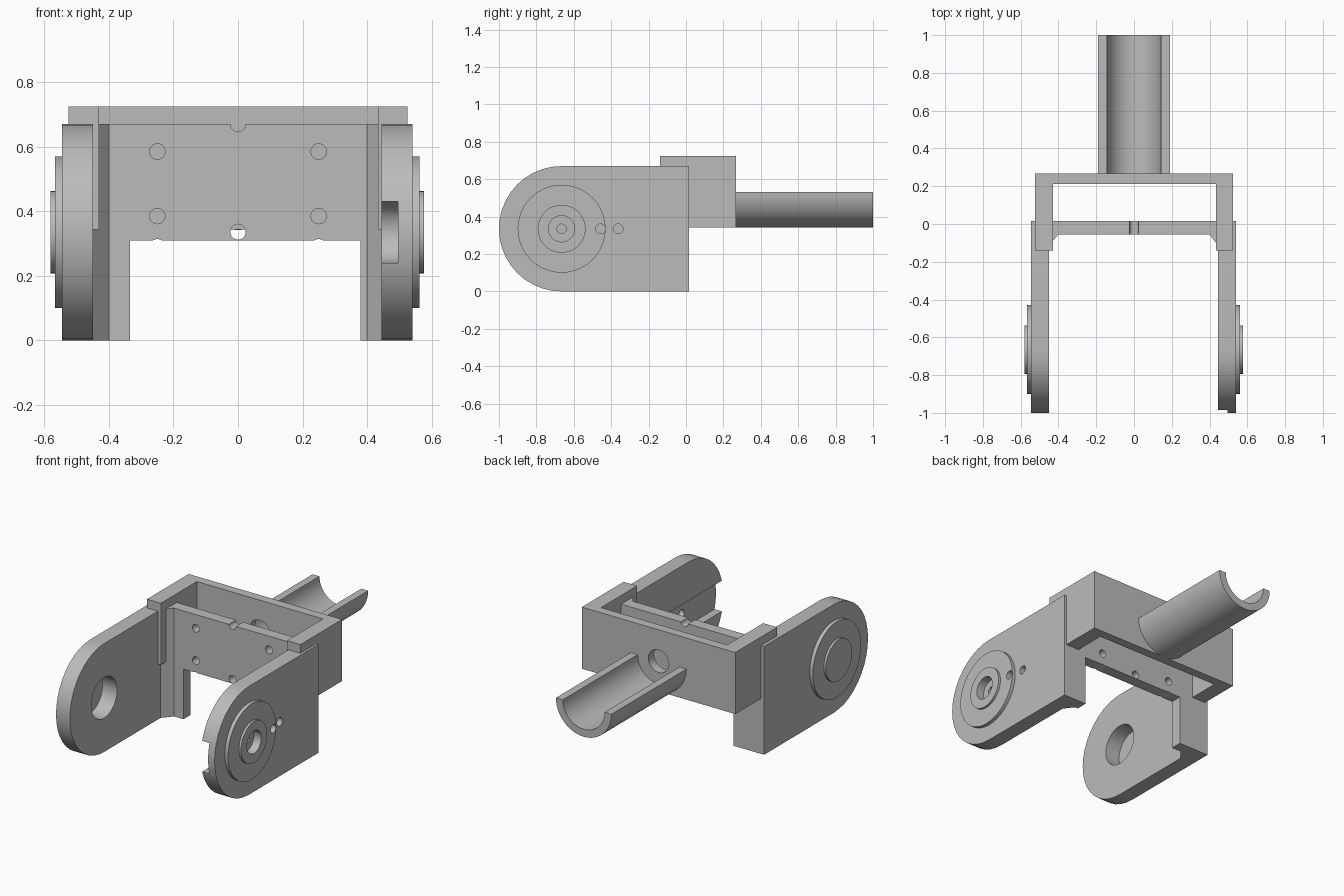
import bpy, bmesh
from math import pi, sin, cos, radians
from mathutils import Vector

cube = bpy.data.objects.get("Cube")
if cube:
    bpy.data.objects.remove(cube, do_unlink=True)

grey = bpy.data.materials.new("plain_grey")
grey.use_nodes = True
COLOUR = (0.5, 0.5, 0.5, 1)
grey.diffuse_color = COLOUR
grey.node_tree.nodes["Principled BSDF"].inputs["Base Color"].default_value = COLOUR

# Maps a 2D profile point and an extrusion distance to 3D for each axis
PLACE = {
    "x": lambda a, b, d: Vector((d, a, b)),
    "y": lambda a, b, d: Vector((a, d, b)),
    "z": lambda a, b, d: Vector((a, b, d)),
}


def prism(name, profile, axis, lo, hi):
    """Extrude a flat profile along an axis."""
    bm = bmesh.new()
    base = bm.faces.new([bm.verts.new(PLACE[axis](a, b, lo)) for a, b in profile])
    new = bmesh.ops.extrude_face_region(bm, geom=[base])["geom"]
    shift = PLACE[axis](0, 0, hi - lo)
    bmesh.ops.translate(bm, vec=shift, verts=[v for v in new if isinstance(v, bmesh.types.BMVert)])
    bmesh.ops.recalc_face_normals(bm, faces=bm.faces)
    mesh = bpy.data.meshes.new(name)
    bm.to_mesh(mesh)
    bm.free()
    mesh.materials.append(grey)
    obj = bpy.data.objects.new(name, mesh)
    bpy.context.collection.objects.link(obj)
    return obj


def arc(ca, cb, r, start, end, n):
    angles = [radians(start + (end - start) * i / n) for i in range(n + 1)]
    return [(ca + r * cos(t), cb + r * sin(t)) for t in angles]


def rod(name, ca, cb, r, axis, lo, hi, n=40):
    return prism(name, arc(ca, cb, r, 0, 360, n)[:-1], axis, lo, hi)


def box(name, x0, x1, y0, y1, z0, z1):
    return prism(name, [(x0, y0), (x1, y0), (x1, y1), (x0, y1)], "z", z0, z1)


def combine(obj, operation, others):
    """Boolean each other object into obj and bake the result."""
    for other in others:
        other.hide_render = True
        mod = obj.modifiers.new("bool", "BOOLEAN")
        mod.operation, mod.object, mod.solver = operation, other, "EXACT"
        graph = bpy.context.evaluated_depsgraph_get()
        mesh = bpy.data.meshes.new_from_object(obj.evaluated_get(graph))
        obj.modifiers.clear()
        obj.data = mesh
        bpy.data.objects.remove(other, do_unlink=True)


PY, PZ = -0.665, 0.335      # pivot centre
BACK, TOP = 0.015, 0.67     # rear and top of the fork
outline = arc(PY, PZ, PZ, 90, 270, 20) + [(BACK, 0), (BACK, TOP)]

# Fork arms with stepped round bosses
arms = {}
for side, s, inner in (("left", 1, 0.445), ("right", -1, 0.45)):
    outer = inner + 0.095
    arm = prism(side + "_arm", outline, "x", s * inner, s * outer)
    combine(arm, "UNION", [
        rod("boss", PY, PZ, 0.235, "x", s * (outer - 0.02), s * (outer + 0.022)),
        rod("boss_cap", PY, PZ, 0.128, "x", s * (outer - 0.02), s * (outer + 0.036)),
    ])
    arms[side] = arm

# Left arm: lever slot open to the front, stepped bore and two screw holes
slot = arc(-0.365, PZ, 0.095, -90, 90, 16) + [(-1.1, PZ + 0.095), (-1.1, PZ - 0.095)]
combine(arms["left"], "DIFFERENCE", [
    prism("slot_cutter", slot, "x", 0.4, 0.495),
    rod("recess_cutter", PY, PZ, 0.07, "x", 0.525, 0.7),
    rod("bore_cutter", PY, PZ, 0.025, "x", 0.42, 0.7, 20),
    rod("screw_cutter", -0.457, PZ, 0.026, "x", 0.42, 0.7, 20),
    rod("screw_cutter", -0.363, PZ, 0.026, "x", 0.42, 0.7, 20),
])

# Right arm: blind bearing pocket on the inner face
combine(arms["right"], "DIFFERENCE", [rod("pocket_cutter", PY, PZ, 0.126, "x", -0.55, -0.4)])

# Cross plate between the arms, with a doorway and drilled holes
plate = prism("cross_plate", [
    (-0.45, 0), (-0.335, 0), (-0.335, 0.31), (0.38, 0.31),
    (0.38, 0), (0.445, 0), (0.445, TOP), (-0.45, TOP)], "y", -0.055, BACK)
holes = [(x, z) for x in (-0.25, 0.25) for z in (0.585, 0.385, 0.29)]
holes += [(0, 0.336), (0, TOP)]
combine(plate, "DIFFERENCE",
        [rod("hole_cutter", x, z, 0.024, "y", -0.2, 0.1, 20) for x, z in holes])

# Corner gussets where the plate meets the arms
for side, s, inner in (("left", 1, 0.445), ("right", -1, 0.45)):
    prism(side + "_gusset", [(s * inner, -0.055), (s * 0.4, -0.055), (s * inner, -0.115)],
          "z", 0, TOP)

# U-shaped rear frame with a passage into the trough
frame = prism("rear_frame", [
    (-0.525, -0.14), (-0.43, -0.14), (-0.43, 0.212), (0.433, 0.212),
    (0.433, -0.14), (0.525, -0.14), (0.525, 0.268), (-0.525, 0.268)], "z", 0.343, 0.724)
combine(frame, "DIFFERENCE", [rod("passage_cutter", 0, 0.53, 0.07, "y", 0.1, 0.4)])

# Half-round trough at the back
prism("trough", arc(0, 0.532, 0.19, 180, 360, 24) + arc(0, 0.532, 0.143, 360, 180, 24),
      "y", 0.268, 1.0)

# Smooth round surfaces, keep hard edges
for obj in list(bpy.context.scene.objects):
    if obj.type == "MESH" and grey.name in obj.data.materials:
        bpy.ops.object.select_all(action="DESELECT")
        obj.select_set(True)
        bpy.context.view_layer.objects.active = obj
        bpy.ops.object.shade_smooth_by_angle(angle=radians(30))
